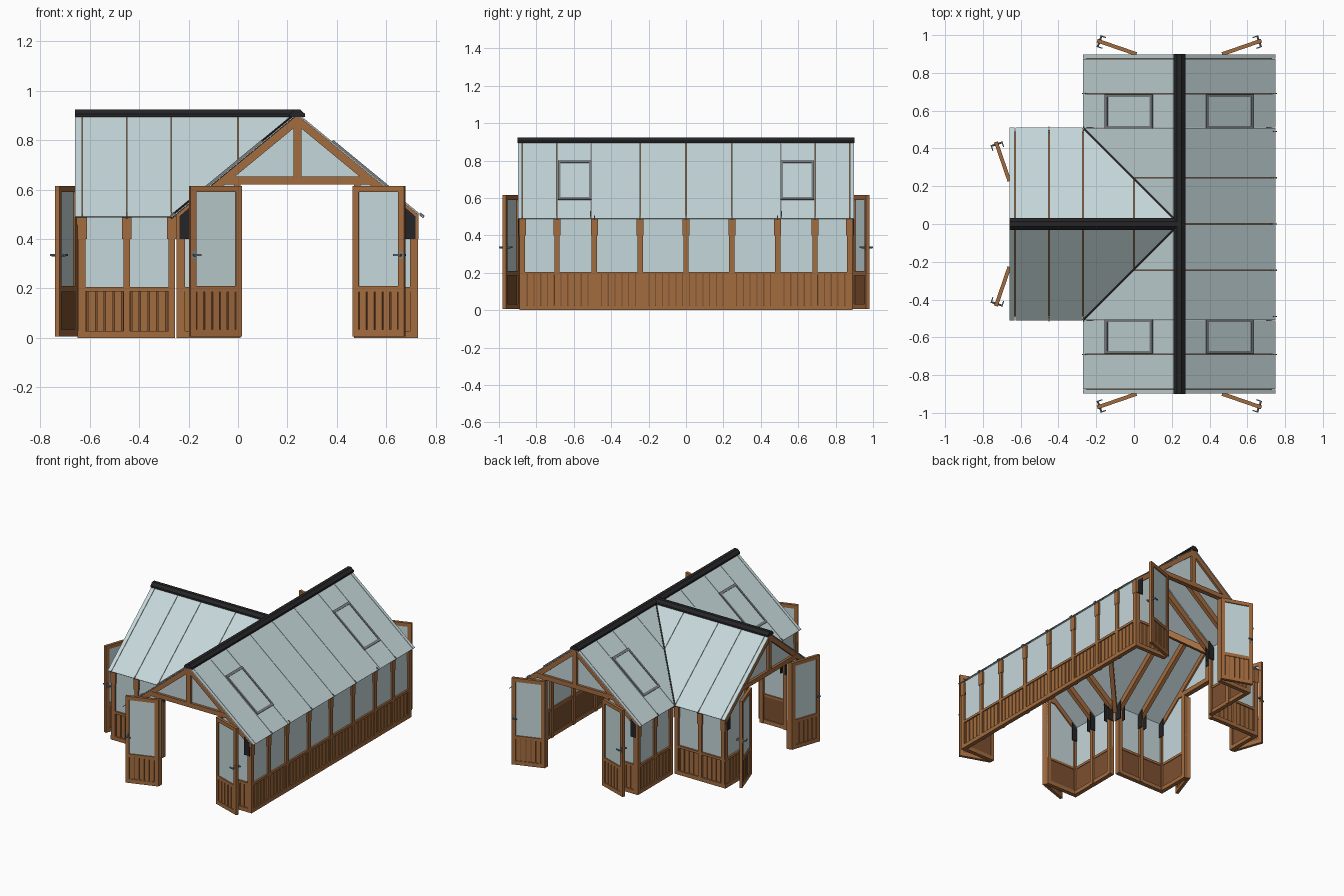
import bpy, bmesh, math
from mathutils import Vector

if "Cube" in bpy.data.objects:
    bpy.data.objects.remove(bpy.data.objects["Cube"])

# ---- materials ----
def material(name, r, g, b):
    m = bpy.data.materials.new(name)
    m.diffuse_color = (r, g, b, 1)
    m.use_nodes = True
    m.node_tree.nodes["Principled BSDF"].inputs["Base Color"].default_value = m.diffuse_color
    return m

WOOD = material("cedar wood", 0.37, 0.15, 0.05)
DARKWOOD = material("dark wood", 0.20, 0.08, 0.03)
GLASS = material("pale glass", 0.56, 0.68, 0.70)
BLACK = material("black metal", 0.018, 0.018, 0.02)
GREY = material("grey metal", 0.20, 0.22, 0.23)

# ---- geometry collectors: one bmesh per named part ----
parts = {}

def solid(name, mat, f, poly, c0, c1):
    """Extrude polygon (a, b) from c0 to c1, mapped to the world by f(a, b, c)."""
    bm = parts.setdefault((name, mat), bmesh.new())
    lo = [bm.verts.new(f(a, b, c0)) for a, b in poly]
    hi = [bm.verts.new(f(a, b, c1)) for a, b in poly]
    bm.faces.new(lo)
    bm.faces.new(hi[::-1])
    n = len(poly)
    for i in range(n):
        j = (i + 1) % n
        bm.faces.new((lo[j], lo[i], hi[i], hi[j]))

def box(name, mat, f, a0, a1, b0, b1, c0, c1):
    solid(name, mat, f, [(a0, b0), (a1, b0), (a1, b1), (a0, b1)], c0, c1)

CX, RIDGE, HALF, END, WING = 0.24, 0.91, 0.51, 0.90, -0.66
K = (RIDGE - 0.49) / HALF                      # roof slope
NL = math.hypot(1, K)

# ---- boarded lower panel with slats ----
def boarding(name, f, u0, u1, z0, z1, v0, v1):
    box(name + "_backing", DARKWOOD, f, u0, u1, z0, z1, v0, (v0 + v1) / 2)
    n = max(2, round((u1 - u0) / 0.036))
    p = (u1 - u0) / n
    for i in range(n):
        box(name + "_slats", WOOD, f, u0 + i * p + 0.003, u0 + (i + 1) * p - 0.003,
            z0, z1, v0 + 0.002, v1)

# ---- long glazed wall: sill, boards, rail, glass, posts, brackets ----
def wall(name, f, u0, u1, posts):
    box(name + "_sill", WOOD, f, u0, u1, 0, 0.028, -0.015, 0.014)
    box(name + "_rail", WOOD, f, u0, u1, 0.188, 0.205, -0.012, 0.014)
    box(name + "_glass", GLASS, f, u0, u1, 0.205, 0.505, -0.003, 0.002)
    boarding(name, f, u0, u1, 0.028, 0.188, -0.008, 0.006)
    side = lambda v, z, u: f(u, z, v)
    for p in posts:
        box(name + "_posts", WOOD, f, p - 0.014, p + 0.014, 0, 0.497, -0.02, 0.014)
        box(name + "_post_heads", WOOD, f, p - 0.019, p + 0.019, 0.4, 0.492, 0.003, 0.016)
        for s in (-1, 1):
            solid(name + "_brackets", BLACK, side,
                  [(0.002, 0.40), (0.002, 0.492), (-0.042, 0.53), (-0.042, 0.40)],
                  p + s * 0.0145, p + s * 0.0195)

MAIN_POSTS = [-0.875, -0.69, -0.49, -0.245, 0, 0.245, 0.49, 0.69, 0.875]
WING_POSTS = [-0.63, -0.45, -0.268]
wall("right_wall", lambda u, z, v: (0.715 + v, u, z), -0.885, 0.885, MAIN_POSTS)
for s, tag in ((-1, "front"), (1, "back")):
    wall("left_wall_" + tag, lambda u, z, v: (-0.235 - v, s * u, z), 0.5, 0.885,
         [0.515, 0.69, 0.875])
    wall("wing_wall_" + tag, lambda u, z, v: (u, s * (0.475 + v), z), -0.645, -0.255, WING_POSTS)

# ---- door leaf, hinged at u = 0 ----
def door(name, f, length=0.22, z0=0.006, z1=0.615, t=0.02):
    w = 0.026
    for a in (0, length - w):
        box(name + "_frame", WOOD, f, a, a + w, z0, z1, 0, t)
    for b0, b1 in ((z0, 0.034), (0.186, 0.21), (z1 - 0.026, z1)):
        box(name + "_frame", WOOD, f, w, length - w, b0, b1, 0, t)
    boarding(name, f, w, length - w, 0.034, 0.186, 0.004, 0.016)
    box(name + "_glass", GLASS, f, w, length - w, 0.21, z1 - 0.026, 0.007, 0.013)
    # handle: plate, spindle and lever on both faces
    c = length - w / 2
    ring = [(c + 0.005 * math.cos(i * math.pi / 4), 0.335 + 0.005 * math.sin(i * math.pi / 4))
            for i in range(8)]
    solid(name + "_handle", GREY, f, ring, -0.02, t + 0.02)
    box(name + "_handle", GREY, f, c - 0.007, c + 0.007, 0.318, 0.352, -0.002, t + 0.002)
    for v in (-0.023, t + 0.017):
        box(name + "_handle", GREY, f, c - 0.026, c + 0.006, 0.331, 0.339, v, v + 0.006)

# ---- gable end: truss, glazed triangle, side panels, open double doors ----
def gable(name, f):
    under = lambda u, drop: RIDGE - drop - K * abs(u)
    for s in (-1, 1):
        g = lambda u, z, v: f(s * u, z, v)
        solid(name + "_rafters", WOOD, g, [(0, under(0, 0.008)), (0.49, under(0.49, 0.008)),
              (0.49, under(0.49, 0.05)), (0, under(0, 0.05))], -0.02, 0.012)
        solid(name + "_glass", GLASS, g, [(0, 0.64), (0.29, 0.64), (0.29, under(0.29, 0.03)),
              (0, under(0, 0.03))], -0.008, -0.003)
        # fixed side panel
        solid(name + "_glass", GLASS, g, [(0.23, 0.2), (0.475, 0.2), (0.475, under(0.475, 0.02)),
              (0.23, under(0.23, 0.02))], -0.012, -0.008)
        box(name + "_jambs", WOOD, g, 0.23, 0.256, 0, 0.65, -0.02, 0.008)
        box(name + "_jambs", WOOD, g, 0.462, 0.488, 0, 0.48, -0.02, 0.006)
        box(name + "_sill", WOOD, g, 0.23, 0.488, 0, 0.028, -0.02, 0.008)
        box(name + "_rail", WOOD, g, 0.25, 0.47, 0.188, 0.205, -0.018, 0.006)
        boarding(name, g, 0.256, 0.462, 0.028, 0.188, -0.014, 0.0)
        ca, sa = math.cos(math.radians(19)), math.sin(math.radians(19))
        leaf = lambda u, z, v: g(0.23 + u * ca - v * sa, z, 0.008 + u * sa + v * ca)
        door(name + "_door_" + ("a" if s < 0 else "b"), leaf)
    box(name + "_tie_beam", WOOD, f, -0.29, 0.29, 0.62, 0.652, -0.02, 0.014)
    box(name + "_king_post", WOOD, f, -0.016, 0.016, 0.65, 0.89, -0.018, 0.014)

gable("front_gable", lambda u, z, v: (CX + u, -0.882 - v, z))
gable("back_gable", lambda u, z, v: (CX + u, 0.882 + v, z))
gable("wing_gable", lambda u, z, v: (-0.642 - v, u, z))

# ---- roof slopes: f(s along ridge, d from ridge, h above the surface) ----
def slope_main(side):
    return lambda s, d, h: (CX + side * (d + h * K / NL), s, RIDGE - K * d + h / NL)

def slope_wing(side):
    return lambda s, d, h: (s, side * (d + h * K / NL), RIDGE - K * d + h / NL)

def panes(name, f, breaks, reach):
    for a, b in zip(breaks, breaks[1:]):
        a, b = a + 0.0015, b - 0.0015
        pts = [(a, 0), (b, 0), (b, reach(b)), (a, reach(a))]
        if reach(b) < 0.005:
            pts = [(a, 0), (b, 0), (a, reach(a))]
        elif reach(a) < 0.005:
            pts = [(a, 0), (b, 0), (b, reach(b))]
        solid(name, GLASS, f, pts, -0.005, 0)

def rafters(name, f, places, reach):
    for p in places:
        d = min(reach(p), 0.495)
        if d > 0.05:
            box(name, WOOD, f, p - 0.014, p + 0.014, 0.01, d - 0.005, -0.045, -0.007)
        if reach(p) > 0.5:                      # pane clip at the eave
            box("eave_clips", GREY, f, p - 0.003, p + 0.003, 0.495, 0.512, -0.006, 0.006)

full = lambda s: HALF
cut_main = lambda s: min(HALF, abs(s))
cut_wing = lambda s: min(HALF, CX - s)
breaks = [-END, -0.875, -0.69, -HALF, -0.245, 0, 0.245, HALF, 0.69, 0.875, END]
panes("main_roof_right", slope_main(1), breaks, full)
panes("main_roof_left", slope_main(-1), breaks, cut_main)
inner = MAIN_POSTS[1:-1]
rafters("main_rafters_right", slope_main(1), inner, full)
rafters("main_rafters_left", slope_main(-1), inner, cut_main)
for s in (-1, 1):
    panes("wing_roof", slope_wing(s), [WING, -0.63, -0.45, -0.27, 0, CX], cut_wing)
    rafters("wing_rafters", slope_wing(s), [-0.45, -0.268, 0], cut_wing)

# ---- valley strips and valley rafters ----
for s in (-1, 1):
    def valley(a, b, c):
        return (CX - HALF * a + b * s / math.sqrt(2), s * HALF * a + b / math.sqrt(2),
                RIDGE - K * HALF * a + c)
    box("valley_strips", BLACK, valley, 0, 1, -0.005, 0.005, -0.006, 0.007)
    box("valley_rafters", WOOD, valley, 0.02, 0.95, -0.014, 0.014, -0.055, -0.008)

# ---- ridge caps ----
cap = [(-0.032, 0.893), (-0.032, 0.905), (-0.012, 0.923), (0.012, 0.923),
       (0.032, 0.905), (0.032, 0.893)]
solid("main_ridge_cap", BLACK, lambda a, z, c: (CX + a, c, z), cap, -END, END)
solid("wing_ridge_cap", BLACK, lambda a, z, c: (c, a, z), cap, WING, CX)

# ---- roof windows ----
for side in (-1, 1):
    f = slope_main(side)
    for y in (-0.595, 0.595):
        y0, y1, d0, d1, w = y - 0.09, y + 0.09, 0.14, 0.39, 0.013
        for a0, a1, b0, b1 in ((y0, y1, d0, d0 + w), (y0, y1, d1 - w, d1),
                               (y0, y0 + w, d0 + w, d1 - w), (y1 - w, y1, d0 + w, d1 - w)):
            box("roof_window_frames", GREY, f, a0, a1, b0, b1, -0.004, 0.008)
        box("roof_window_panes", GLASS, f, y0 + w, y1 - w, d0 + w, d1 - w, -0.003, 0.003)

# ---- turn collectors into objects ----
for (name, mat), bm in parts.items():
    bmesh.ops.recalc_face_normals(bm, faces=bm.faces)
    mesh = bpy.data.meshes.new(name)
    bm.to_mesh(mesh)
    bm.free()
    mesh.materials.append(mat)
    bpy.context.collection.objects.link(bpy.data.objects.new(name, mesh))
